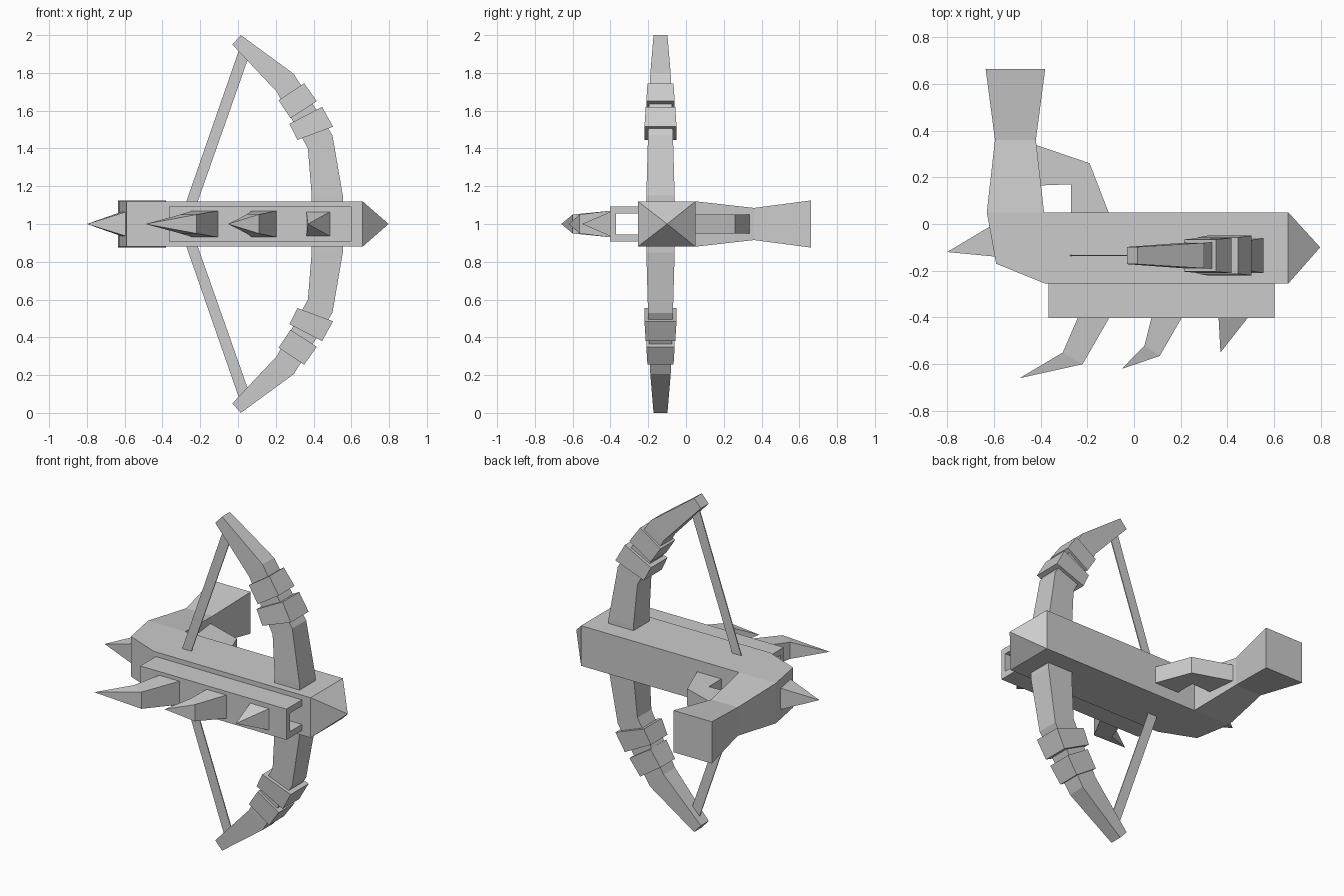
import bpy, bmesh
from mathutils import Vector

if "Cube" in bpy.data.objects:
    bpy.data.objects.remove(bpy.data.objects["Cube"], do_unlink=True)

grey = bpy.data.materials.new("plain_grey")
grey.use_nodes = True
COLOUR = (0.6, 0.6, 0.6, 1)
grey.diffuse_color = COLOUR
grey.node_tree.nodes["Principled BSDF"].inputs["Base Color"].default_value = COLOUR

# Maps a flat outline point plus a depth into space, for each drawing plane
PLANES = {
    "xy": lambda u, v, d: Vector((u, v, 1 + d)),
    "xz": lambda u, v, d: Vector((u, v, -0.135 + d)).xzy,
    "yz": lambda u, v, d: Vector((0.118 + d, u, v)),
}


def loft(name, plane, sections, flip=False):
    """Skin four-cornered sections: (edge point, edge point, half depth)."""
    bm = bmesh.new()
    rings = []
    for a, b, half in sections:
        corners = ((a, -half), (b, -half), (b, half), (a, half))
        rings.append([bm.verts.new(PLANES[plane](*p, d)) for p, d in corners])
    for r, s in zip(rings, rings[1:]):
        for i in range(4):
            j = (i + 1) % 4
            bm.faces.new((r[i], r[j], s[j], s[i]))
    bm.faces.new(rings[0])
    bm.faces.new(rings[-1])
    if flip:  # mirror above / below the stock
        for v in bm.verts:
            v.co.z = 2 - v.co.z
    bmesh.ops.remove_doubles(bm, verts=bm.verts, dist=0.0005)
    bmesh.ops.recalc_face_normals(bm, faces=bm.faces)
    mesh = bpy.data.meshes.new(name)
    bm.to_mesh(mesh)
    bm.free()
    mesh.materials.append(grey)
    obj = bpy.data.objects.new(name, mesh)
    bpy.context.collection.objects.link(obj)
    return obj


def tip(u, v):
    return ((u, v), (u, v), 0)


# Stock with pointed nose and bent, flared grip
inner = (-0.385, 0.05)
loft("stock_and_grip", "xy", [
    tip(0.797, -0.10),
    ((0.66, -0.255), (0.66, 0.05), 0.12),
    ((-0.38, -0.255), inner, 0.12),
    ((-0.59, -0.17), inner, 0.12),
    ((-0.63, 0.05), inner, 0.12),
    ((-0.595, 0.36), (-0.42, 0.36), 0.085),
    ((-0.635, 0.663), (-0.38, 0.663), 0.125),
])

# Trigger guard
loft("trigger_guard", "xy", [
    ((-0.425, 0.34), (-0.40, 0.165), 0.05),
    ((-0.19, 0.26), (-0.27, 0.17), 0.05),
    ((-0.107, 0.045), (-0.27, 0.045), 0.05),
])

# Channel-shaped front rail
loft("front_rail", "yz", [
    ((-0.25, 0.908), (-0.25, 0.945), 0.484),
    ((-0.402, 0.908), (-0.37, 0.945), 0.484),
    ((-0.402, 1.092), (-0.37, 1.055), 0.484),
    ((-0.25, 1.092), (-0.25, 1.055), 0.484),
])

# Spikes
loft("long_spike", "xy", [
    ((-0.24, -0.40), (-0.105, -0.40), 0.07),
    ((-0.305, -0.55), (-0.22, -0.60), 0.05),
    tip(-0.49, -0.66),
])
loft("middle_spike", "xy", [
    ((0.075, -0.40), (0.205, -0.40), 0.07),
    ((0.045, -0.52), (0.11, -0.565), 0.05),
    tip(-0.052, -0.62),
])
loft("short_spike", "xy", [
    ((0.362, -0.40), (0.488, -0.40), 0.065),
    tip(0.37, -0.55),
])
loft("rear_spike", "xy", [
    ((-0.615, -0.01), (-0.59, -0.14), 0.065),
    tip(-0.80, -0.12),
])

# Bow limbs, binding collars and flat strings, mirrored up and down
for side, flip in (("upper", False), ("lower", True)):
    loft(side + "_limb", "xz", [
        ((0.39, 1.0), (0.555, 1.0), 0.075),
        ((0.39, 1.15), (0.555, 1.15), 0.075),
        ((0.37, 1.40), (0.50, 1.47), 0.066),
        ((0.205, 1.70), (0.295, 1.795), 0.054),
        ((-0.03, 1.95), (0.015, 2.0), 0.037),
    ], flip)
    loft(side + "_outer_collar", "xz", [
        ((0.215, 1.655), (0.35, 1.745), 0.069),
        ((0.278, 1.56), (0.417, 1.65), 0.075),
    ], flip)
    loft(side + "_inner_collar", "xz", [
        ((0.272, 1.53), (0.445, 1.62), 0.078),
        ((0.315, 1.445), (0.503, 1.515), 0.085),
    ], flip)
    loft(side + "_string", "xz", [
        ((-0.315, 1.0), (-0.255, 1.0), 0.003),
        ((0.005, 1.92), (0.062, 1.90), 0.003),
    ], flip)
